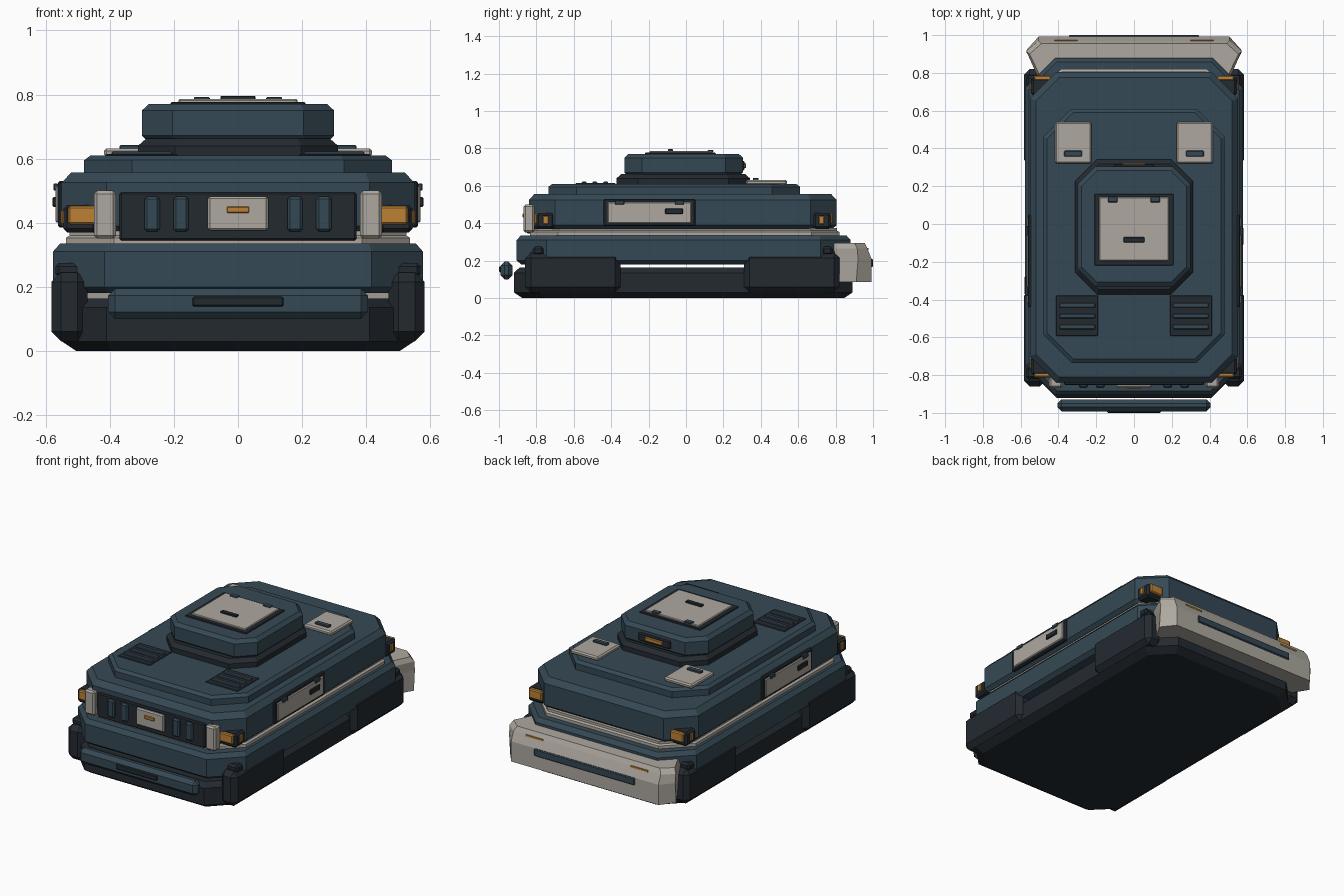
import bpy, bmesh, math
from mathutils import Vector

if "Cube" in bpy.data.objects:
    bpy.data.objects.remove(bpy.data.objects["Cube"])


def material(name, rgb):
    m = bpy.data.materials.new(name)
    m.diffuse_color = (*rgb, 1)
    m.use_nodes = True
    m.node_tree.nodes["Principled BSDF"].inputs["Base Color"].default_value = m.diffuse_color
    return m


BLUE = material("blue_paint", (0.036, 0.066, 0.09))
DARK = material("dark_metal", (0.017, 0.023, 0.03))
TAN = material("pale_plate", (0.42, 0.39, 0.345))
AMBER = material("amber_lens", (0.5, 0.22, 0.035))


def finish(name, bm, mat):
    bmesh.ops.recalc_face_normals(bm, faces=bm.faces)
    me = bpy.data.meshes.new(name)
    bm.to_mesh(me)
    bm.free()
    me.materials.append(mat)
    ob = bpy.data.objects.new(name, me)
    bpy.context.collection.objects.link(ob)
    return ob


def loft(name, rings, mat):
    """Skin a stack of equal-length point rings and cap both ends."""
    bm = bmesh.new()
    rows = [[bm.verts.new(p) for p in r] for r in rings]
    n = len(rows[0])
    for a, b in zip(rows, rows[1:]):
        for i in range(n):
            j = (i + 1) % n
            bm.faces.new((a[i], a[j], b[j], b[i]))
    bm.faces.new(rows[0])
    bm.faces.new(rows[-1])
    return finish(name, bm, mat)


def hull(name, hx, y0, y1, corner, levels, mat):
    """Clipped-corner slab; levels are (z, inset) pairs."""
    rings = []
    for z, d in levels:
        x, a, b = hx - d, y0 + d, y1 - d
        c = corner - d * (2 - math.sqrt(2))
        rings.append([(x - c, a, z), (x, a + c, z), (x, b - c, z), (x - c, b, z),
                      (c - x, b, z), (-x, b - c, z), (-x, a + c, z), (c - x, a, z)])
    return loft(name, rings, mat)


def box(name, xs, ys, zs, mat, bevel=0.0):
    """Box from axis ranges with flat chamfers."""
    bm = bmesh.new()
    bmesh.ops.create_cube(bm, size=1)
    lo = Vector((min(xs), min(ys), min(zs)))
    hi = Vector((max(xs), max(ys), max(zs)))
    for v in bm.verts:
        v.co = Vector(lo[i] + (v.co[i] + 0.5) * (hi[i] - lo[i]) for i in range(3))
    if bevel:
        bmesh.ops.bevel(bm, geom=bm.edges[:], offset=bevel, segments=1,
                        affect='EDGES', profile=0.5)
    return finish(name, bm, mat)


def pair(name, xs, ys, zs, mat, bevel=0.0):
    """Box repeated on both sides of x = 0."""
    for side, s in (("right", 1), ("left", -1)):
        box(f"{name}_{side}", [s * x for x in xs], ys, zs, mat, bevel)


# Stacked body slabs
hull("lower_hull", 0.55, -0.92, 0.89, 0.14,
     [(0, 0.045), (0.03, 0), (0.135, 0), (0.163, 0.03)], DARK)
hull("middle_hull", 0.577, -0.905, 0.88, 0.16,
     [(0.18, 0.025), (0.2, 0), (0.31, 0), (0.335, 0.022)], BLUE)
hull("trim_band", 0.537, -0.835, 0.82, 0.15,
     [(0.333, 0), (0.353, 0), (0.36, 0.012), (0.375, 0.012)], TAN)
hull("upper_hull", 0.55, -0.84, 0.805, 0.14,
     [(0.37, 0.022), (0.39, 0), (0.525, 0), (0.557, 0.03)], BLUE)
hull("deck_plate", 0.48, -0.735, 0.61, 0.15,
     [(0.555, 0), (0.595, 0), (0.61, 0.02)], BLUE)

# Side skirts
for end, ys in (("front", (-0.86, -0.35)), ("rear", (0.31, 0.82))):
    pair(f"{end}_skirt", (0.47, 0.582), ys, (0.03, 0.245), DARK, 0.03)
    y = -0.79 if end == "front" else 0.755
    pair(f"{end}_skirt_mount", (0.47, 0.57), (y - 0.03, y + 0.03), (0.23, 0.275), DARK, 0.012)

# Turret and its hatch
hull("turret_ring", 0.312, -0.372, 0.342, 0.115,
     [(0.605, 0), (0.64, 0), (0.662, 0.025)], DARK)
hull("turret", 0.3, -0.33, 0.305, 0.095,
     [(0.66, 0.012), (0.672, 0), (0.75, 0), (0.77, 0.022)], BLUE)
box("turret_hatch_frame", (-0.21, 0.21), (-0.22, 0.16), (0.765, 0.777), DARK, 0.004)
box("turret_hatch", (-0.185, 0.185), (-0.195, 0.142), (0.77, 0.786), TAN, 0.004)
box("turret_hatch_handle", (-0.055, 0.055), (-0.097, -0.07), (0.78, 0.796), DARK, 0.003)
pair("turret_hatch_hinge", (0.088, 0.138), (0.115, 0.146), (0.78, 0.792), BLUE, 0.003)
box("turret_light_frame", (-0.11, 0.11), (0.29, 0.314), (0.683, 0.733), DARK, 0.006)
box("turret_light", (-0.06, 0.06), (0.3, 0.322), (0.695, 0.722), AMBER, 0.004)

# Deck hatches and louvred vents
pair("deck_hatch", (0.225, 0.418), (0.32, 0.54), (0.605, 0.632), TAN, 0.008)
pair("deck_hatch_handle", (0.275, 0.37), (0.357, 0.388), (0.625, 0.643), BLUE, 0.004)
pair("vent", (0.19, 0.412), (-0.592, -0.378), (0.605, 0.614), DARK, 0.003)
for i, y in enumerate((-0.43, -0.487, -0.545)):
    pair(f"vent_slat_{i}", (0.205, 0.395), (y - 0.013, y + 0.013), (0.608, 0.622), BLUE, 0.004)

# Front grille
box("grille_panel", (-0.37, 0.37), (-0.853, -0.8), (0.345, 0.495), DARK, 0.006)
for i, x in enumerate((0.178, 0.268)):
    pair(f"grille_slat_{i}", (x - 0.024, x + 0.024), (-0.868, -0.84), (0.372, 0.482), BLUE, 0.008)
box("grille_badge_plate", (-0.095, 0.095), (-0.867, -0.84), (0.375, 0.482), TAN, 0.007)
box("grille_light", (-0.035, 0.035), (-0.874, -0.855), (0.431, 0.451), AMBER, 0.003)
pair("grille_post", (0.38, 0.45), (-0.868, -0.81), (0.35, 0.5), TAN, 0.01)

# Corner lights
for end, s in (("front", -1), ("rear", 1)):
    k = 0.8 if s < 0 else 0.775
    pair(f"{end}_light_housing", (0.44, 0.545), (s * (k - 0.095), s * k), (0.37, 0.455), DARK, 0.012)
    pair(f"{end}_light_lens", (0.44, 0.53), (s * (k - 0.03), s * (k + 0.012)), (0.395, 0.452), AMBER, 0.006)
    pair(f"{end}_side_lens", (0.5, 0.552), (s * (k - 0.065), s * (k - 0.035)), (0.395, 0.44), AMBER, 0.004)

# Side access panels; the left one is turned so its handle sits at the front
mid = -0.195
for side, s in (("right", 1), ("left", -1)):
    def xr(a, b):
        return (s * a, s * b)

    box(f"{side}_panel_frame", xr(0.53, 0.562), (-0.44, 0.05), (0.385, 0.53), DARK, 0.006)
    box(f"{side}_panel", xr(0.54, 0.57), (-0.42, 0.03), (0.4, 0.513), TAN, 0.005)
    box(f"{side}_panel_handle", xr(0.56, 0.579), (mid + s * 0.083, mid + s * 0.178),
        (0.449, 0.48), DARK, 0.004)
    for i, d in enumerate((-0.16, 0.16)):
        box(f"{side}_panel_hinge_{i}", xr(0.56, 0.576), (mid + d - 0.025, mid + d + 0.025),
            (0.5, 0.522), BLUE, 0.003)

# Front bar
box("front_bar", (-0.405, 0.405), (-0.992, -0.928), (0.1, 0.195), BLUE, 0.022)
box("front_bar_slot", (-0.142, 0.142), (-1.0, -0.98), (0.138, 0.17), DARK, 0.005)


# Rear bumper, wedge shaped with swept ends
def bumper_ring(z, back, tip, inner):
    half = [(0.505, back), (0.57, tip), (0.515, inner)]
    return [(x, y, z) for x, y in half] + [(-x, y, z) for x, y in reversed(half)]


loft("rear_bumper", [bumper_ring(0.085, 0.992, 0.91, 0.82), bumper_ring(0.21, 0.992, 0.92, 0.8),
                     bumper_ring(0.265, 0.97, 0.915, 0.79),
                     [(x * 0.97, y, z) for x, y, z in bumper_ring(0.295, 0.955, 0.9, 0.79)]], TAN)
box("rear_bumper_slot", (-0.345, 0.345), (0.98, 1.0), (0.165, 0.21), BLUE, 0.005)
pair("rear_bumper_marker", (0.3, 0.42), (0.955, 0.975), (0.258, 0.268), AMBER)
